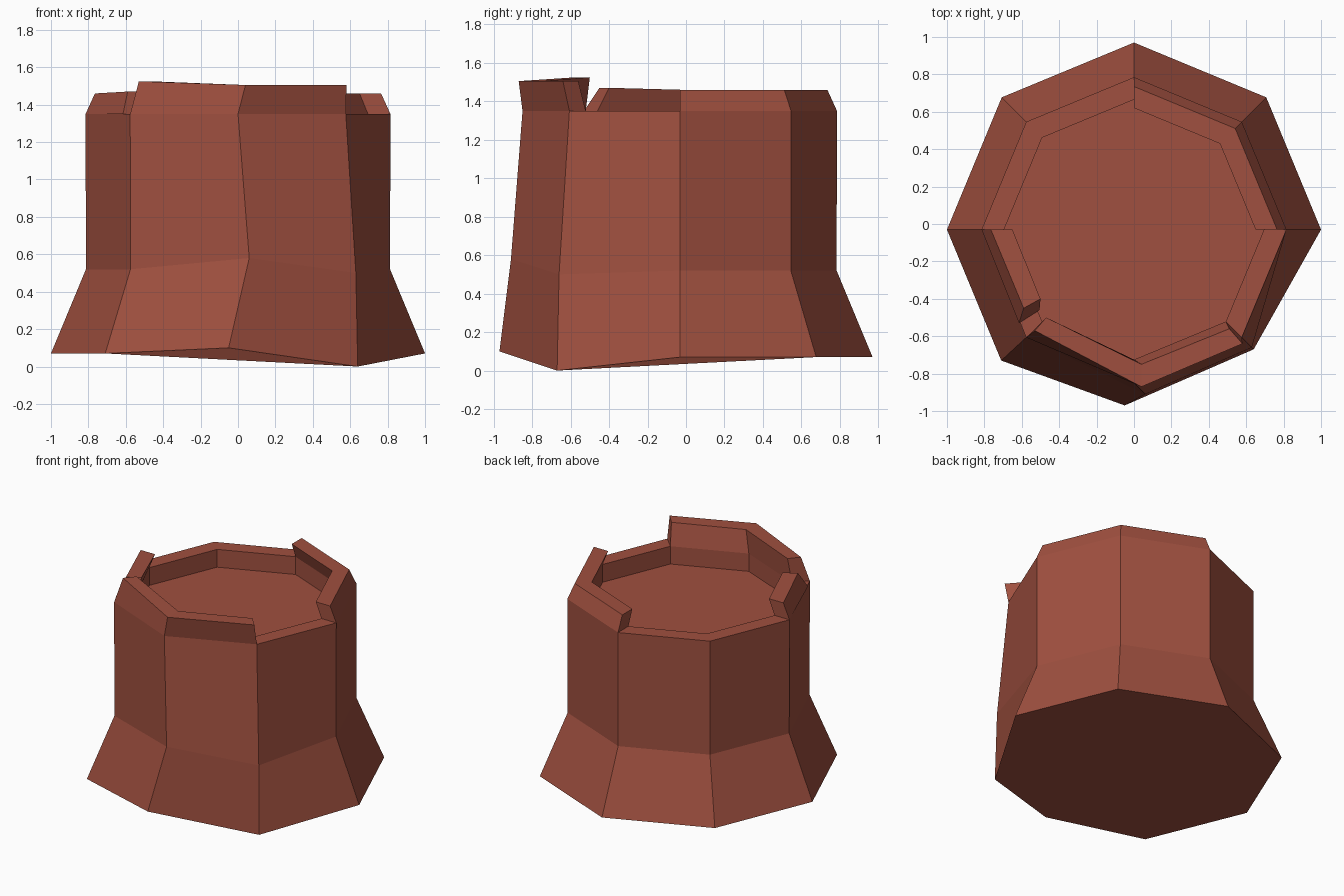
import bpy, bmesh, math

if "Cube" in bpy.data.objects:
    bpy.data.objects.remove(bpy.data.objects["Cube"])

CY = -0.03          # centre of the octagon in y
RIM, FLOOR = 1.35, 1.22

brick = bpy.data.materials.new("brick_red")
brick.diffuse_color = (0.35, 0.08, 0.05, 1)
brick.use_nodes = True
brick.node_tree.nodes["Principled BSDF"].inputs["Base Color"].default_value = brick.diffuse_color


def make(name, bm):
    bmesh.ops.recalc_face_normals(bm, faces=bm.faces)
    me = bpy.data.meshes.new(name)
    bm.to_mesh(me)
    bm.free()
    me.materials.append(brick)
    ob = bpy.data.objects.new(name, me)
    bpy.context.collection.objects.link(ob)
    return ob


def ring(r, z, moved=None):
    """Octagon from +x counter-clockwise; 'moved' replaces single corners."""
    pts = [(r * math.cos(k * math.pi / 4), CY + r * math.sin(k * math.pi / 4), z)
           for k in range(8)]
    for k, p in (moved or {}).items():
        pts[k] = p
    return pts


def skin(bm, loops, closed):
    """Join point loops with quads and cap the first and last loop."""
    vs = [[bm.verts.new(p) for p in loop] for loop in loops]
    n = len(vs[0])
    for a, b in zip(vs, vs[1:]):
        for k in range(n if closed else n - 1):
            j = (k + 1) % n
            bm.faces.new((a[k], a[j], b[j], b[k]))
    bm.faces.new(vs[0])
    bm.faces.new(vs[-1])


# Tower: flared uneven foot, shaft, rim and sunken floor
LEFT, FRONT_LEFT, FRONT, FRONT_RIGHT = 4, 5, 6, 7
bm = bmesh.new()
skin(bm, [
    ring(1.0, 0.07, {FRONT_LEFT: (-0.71, -0.73, 0.07),
                     FRONT: (-0.05, -0.97, 0.10),
                     FRONT_RIGHT: (0.64, -0.67, 0.0)}),
    ring(0.813, 0.52, {FRONT: (0.06, -0.91, 0.58),
                       FRONT_RIGHT: (0.63, -0.66, 0.50)}),
    ring(0.815, RIM, {FRONT: (0, -0.85, RIM)}),
    ring(0.695, RIM),
    ring(0.695, FLOOR),
], True)
make("tower_body", bm)

# Parapet walls: each section is outer foot, outer top, inner top, inner foot
foot_out, foot_in = ring(0.815, RIM, {FRONT: (0, -0.85, RIM)}), ring(0.695, RIM)
top_out, top_in = ring(0.765, 1.46), ring(0.65, 1.46)


def section(k, outer=None, inner=None):
    return [foot_out[k], outer or top_out[k], inner or top_in[k], foot_in[k]]


walls = {
    "back_right_parapet": [section(0), section(1), section(2)],
    "left_parapet": [
        section(LEFT),
        [(-0.615, -0.53, RIM), (-0.59, -0.45, 1.47), (-0.50, -0.40, 1.47), (-0.505, -0.46, RIM)],
    ],
    "front_parapet": [
        section(FRONT_LEFT, (-0.53, -0.57, 1.525), (-0.47, -0.50, 1.525)),
        section(FRONT, (0.04, -0.87, 1.505), (0.04, -0.75, 1.505)),
        section(FRONT_RIGHT, (0.58, -0.64, 1.505), (0.51, -0.56, 1.505)),
    ],
}
for name, sections in walls.items():
    bm = bmesh.new()
    skin(bm, sections, True)
    make(name, bm)
